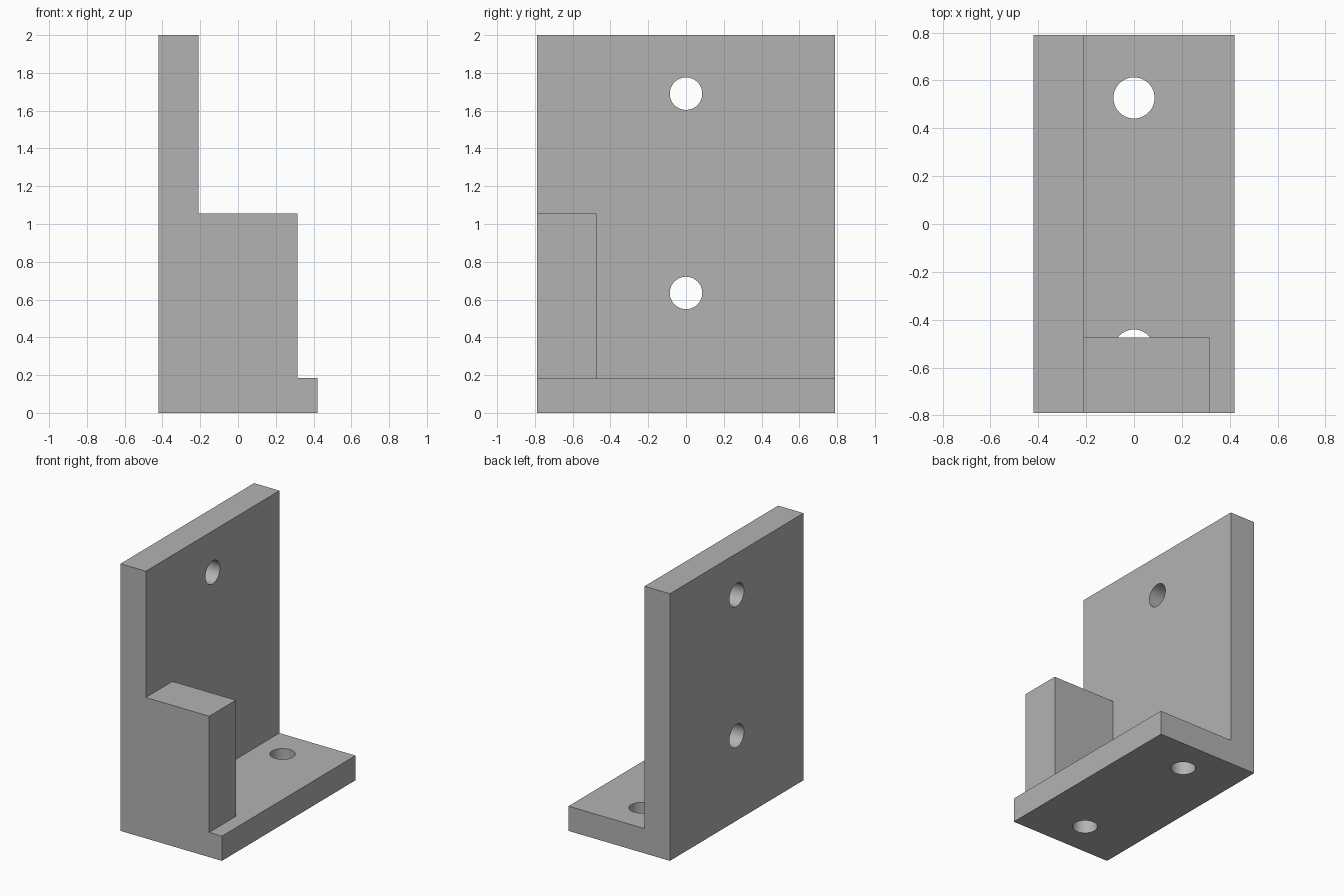
import bpy
import bmesh
from math import pi, radians
from mathutils import Matrix, Vector

cube = bpy.data.objects.get("Cube")
if cube:
    bpy.data.objects.remove(cube, do_unlink=True)

grey = bpy.data.materials.new("plain grey")
grey.use_nodes = True
COLOUR = (0.45, 0.45, 0.45, 1)
grey.diffuse_color = COLOUR
grey.node_tree.nodes["Principled BSDF"].inputs["Base Color"].default_value = COLOUR

X, Y, TOP = 0.42, 0.79, 2.0     # half width, half depth, height
WALL_X, BASE_Z = -0.21, 0.185   # inner faces of wall and base
HOLE_R = 0.086


def finish(name, bm):
    bmesh.ops.recalc_face_normals(bm, faces=bm.faces)
    mesh = bpy.data.meshes.new(name)
    bm.to_mesh(mesh)
    bm.free()
    mesh.materials.append(grey)
    obj = bpy.data.objects.new(name, mesh)
    bpy.context.collection.objects.link(obj)
    return obj


def extrude_y(name, profile, y0, y1):
    bm = bmesh.new()
    face = bm.faces.new([bm.verts.new((x, y0, z)) for x, z in profile])
    out = bmesh.ops.extrude_face_region(bm, geom=[face])
    verts = [v for v in out["geom"] if isinstance(v, bmesh.types.BMVert)]
    bmesh.ops.translate(bm, verts=verts, vec=(0, y1 - y0, 0))
    return finish(name, bm)


def combine(obj, other, operation):
    mod = obj.modifiers.new(operation.title(), 'BOOLEAN')
    mod.operation, mod.solver, mod.object = operation, 'EXACT', other
    bpy.context.view_layer.objects.active = obj
    bpy.ops.object.modifier_apply(modifier=mod.name)
    bpy.data.objects.remove(other, do_unlink=True)


# L-shaped bracket: upright wall and base plate
bracket = extrude_y("bracket", [(-X, 0), (X, 0), (X, BASE_Z), (WALL_X, BASE_Z),
                                (WALL_X, TOP), (-X, TOP)], -Y, Y)

# Screw holes: two through the wall, two through the base
wall_mid, base_mid = (WALL_X - X) / 2, BASE_Z / 2
along_x = Matrix.Rotation(pi / 2, 4, 'Y')
holes = [(Vector((wall_mid, 0, z)), along_x) for z in (0.635, 1.69)]
holes += [(Vector((0, y, base_mid)), Matrix()) for y in (-0.527, 0.527)]
bm = bmesh.new()
for centre, turn in holes:
    bmesh.ops.create_cone(bm, cap_ends=True, segments=64, radius1=HOLE_R,
                          radius2=HOLE_R, depth=0.3,
                          matrix=Matrix.Translation(centre) @ turn)
combine(bracket, finish("hole_cutters", bm), 'DIFFERENCE')

# Support block in the front corner, resting on the base
block = extrude_y("support_block", [(WALL_X, BASE_Z), (0.315, BASE_Z),
                                    (0.315, 1.055), (WALL_X, 1.055)], -Y, -0.475)
combine(bracket, block, 'UNION')

# Smooth hole walls, sharp plate edges
bracket.select_set(True)
bpy.context.view_layer.objects.active = bracket
bpy.ops.object.shade_smooth_by_angle(angle=radians(30))
